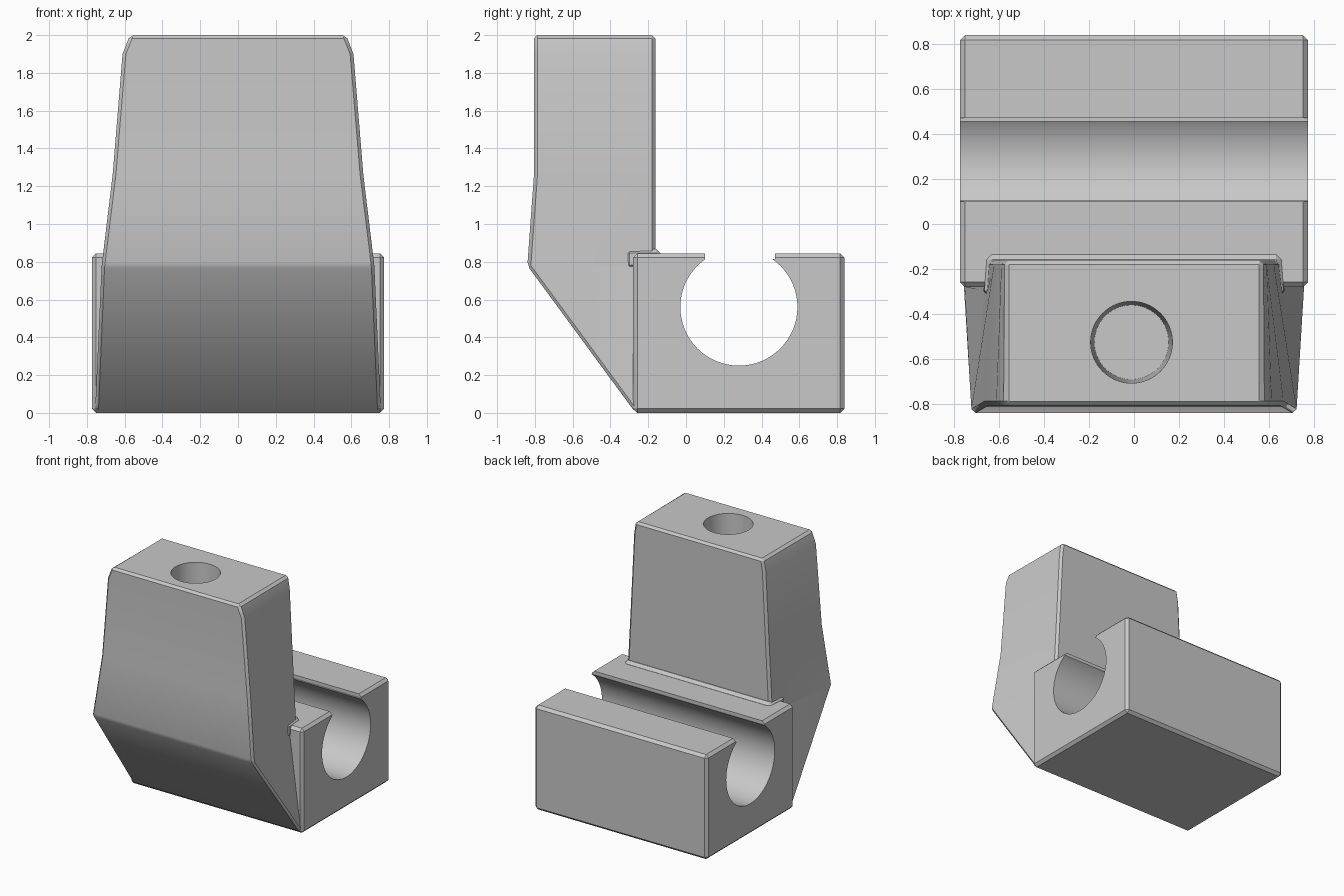
import bpy, bmesh
from math import radians
from mathutils import Matrix, Vector

cube = bpy.data.objects.get("Cube")
if cube:
    bpy.data.objects.remove(cube, do_unlink=True)

grey = bpy.data.materials.new("plain grey")
grey.use_nodes = True
colour = (0.58, 0.58, 0.58, 1)
grey.diffuse_color = colour
grey.node_tree.nodes["Principled BSDF"].inputs["Base Color"].default_value = colour


def finish(name, bm):
    bmesh.ops.recalc_face_normals(bm, faces=bm.faces)
    mesh = bpy.data.meshes.new(name)
    bm.to_mesh(mesh)
    bm.free()
    mesh.materials.append(grey)
    ob = bpy.data.objects.new(name, mesh)
    bpy.context.collection.objects.link(ob)
    return ob


def loft(name, sections):
    """Four-sided rings given as z, front half width, back half width, front y, back y."""
    bm = bmesh.new()
    rings = [[bm.verts.new(p) for p in
              ((-wf, f, z), (wf, f, z), (wb, b, z), (-wb, b, z))]
             for z, wf, wb, f, b in sections]
    for lo, hi in zip(rings, rings[1:]):
        for i in range(4):
            j = (i + 1) % 4
            bm.faces.new((lo[i], lo[j], hi[j], hi[i]))
    bm.faces.new(rings[0])
    bm.faces.new(rings[-1])
    return finish(name, bm)


def cylinder(name, centre, r_low, r_high, depth, axis):
    bm = bmesh.new()
    turn = Vector((0, 0, 1)).rotation_difference(Vector(axis)).to_matrix().to_4x4()
    bmesh.ops.create_cone(bm, cap_ends=True, segments=64, radius1=r_low,
                          radius2=r_high, depth=depth,
                          matrix=Matrix.Translation(centre) @ turn)
    return finish(name, bm)


def apply(ob, mod):
    bpy.ops.object.select_all(action='DESELECT')
    bpy.context.view_layer.objects.active = ob
    ob.select_set(True)
    bpy.ops.object.modifier_apply(modifier=mod.name)


def chamfer(ob, width):
    mod = ob.modifiers.new("chamfer", 'BEVEL')
    mod.width = width
    mod.segments = 1
    mod.limit_method = 'ANGLE'
    mod.angle_limit = radians(25)
    apply(ob, mod)


def combine(ob, other, operation):
    mod = ob.modifiers.new("combine", 'BOOLEAN')
    mod.operation = operation
    mod.solver = 'EXACT'
    mod.object = other
    apply(ob, mod)
    bpy.data.objects.remove(other, do_unlink=True)


# Base block
body = loft("clamp_body", [(0, 0.773, 0.773, -0.28, 0.838),
                           (0.845, 0.773, 0.773, -0.28, 0.838)])
chamfer(body, 0.022)

# Leaning tower with a sloped underside, narrower towards the back
tower = loft("tower", [(0.004, 0.757, 0.755, -0.27, -0.162),
                       (0.78, 0.724, 0.645, -0.84, -0.162),
                       (1.26, 0.665, 0.62, -0.805, -0.162),
                       (1.9, 0.612, 0.588, -0.805, -0.162),
                       (2.0, 0.572, 0.572, -0.805, -0.162)])
chamfer(tower, 0.018)
combine(body, tower, 'UNION')

# Low ledge where the tower meets the base
ledge = loft("ledge", [(0.76, 0.67, 0.66, -0.32, -0.135),
                       (0.868, 0.665, 0.65, -0.32, -0.135)])
chamfer(ledge, 0.022)
combine(body, ledge, 'UNION')

# Round channel along x, with a vertical-sided mouth
combine(body, cylinder("channel", (0, 0.28, 0.56), 0.31, 0.31, 2, (1, 0, 0)), 'DIFFERENCE')
combine(body, loft("mouth", [(0.815, 1, 1, 0.1, 0.47), (1.0, 1, 1, 0.1, 0.47)]), 'DIFFERENCE')

# Blind hole in the top, slightly tapered
combine(body, cylinder("hole", (-0.011, -0.525, 1.66), 0.165, 0.182, 0.72, (0, 0, 1)), 'DIFFERENCE')

# Smooth the curves, keep the chamfers crisp
bpy.ops.object.select_all(action='DESELECT')
bpy.context.view_layer.objects.active = body
body.select_set(True)
bpy.ops.object.shade_smooth_by_angle(angle=radians(30))
